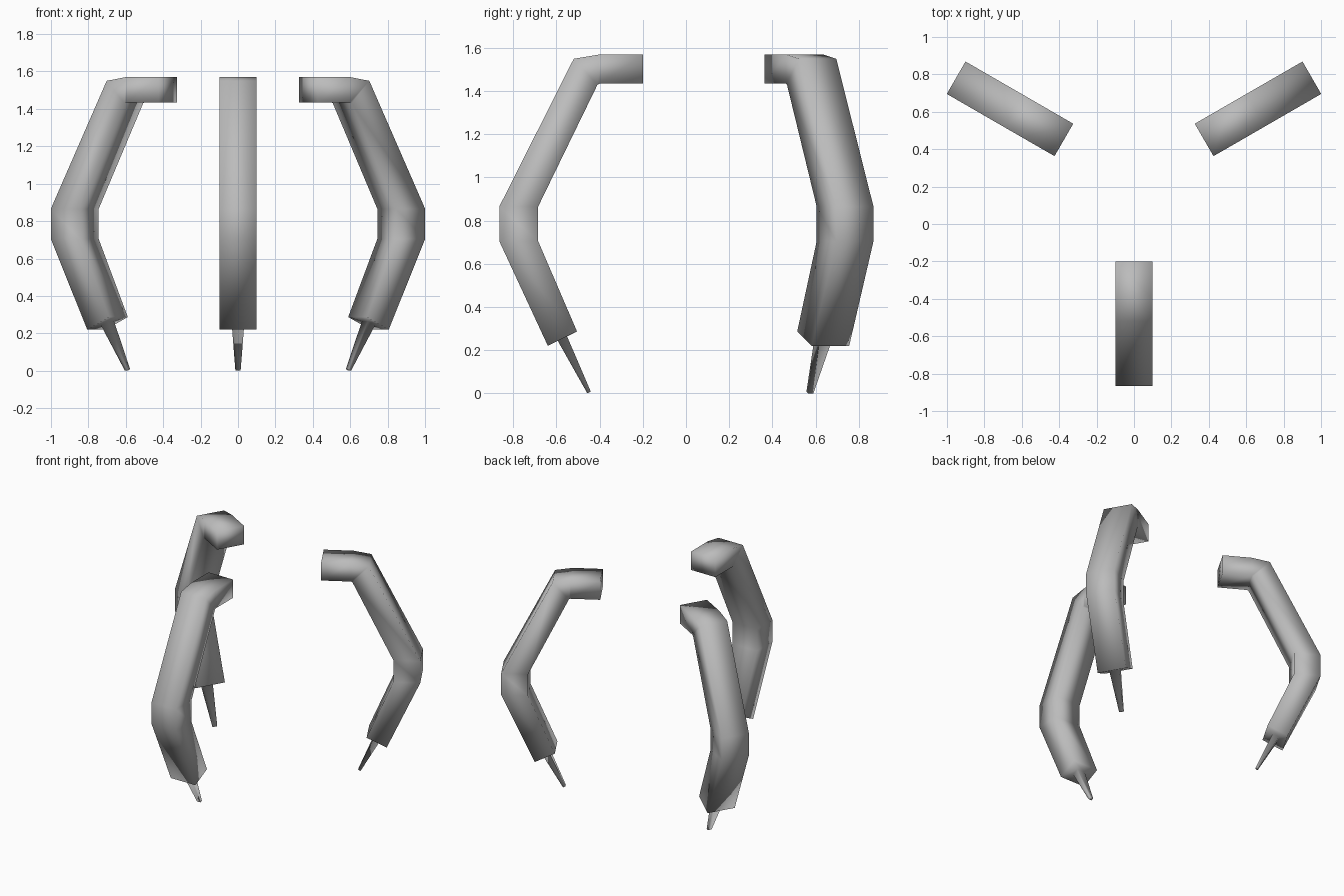
import bpy
import bmesh
import math
from mathutils import Matrix, Vector

cube = bpy.data.objects.get("Cube")
if cube:
    bpy.data.objects.remove(cube, do_unlink=True)

grey = bpy.data.materials.new("plain grey")
grey.use_nodes = True
colour = (0.5, 0.5, 0.5, 1)
grey.diffuse_color = colour
grey.node_tree.nodes["Principled BSDF"].inputs["Base Color"].default_value = colour

# Rectangular sections of the front claw: outer (y, z), inner (y, z), half width
SECTIONS = [
    ((-0.20, 1.57), (-0.20, 1.435), 0.1),     # mounting end
    ((-0.40, 1.57), (-0.40, 1.435), 0.1),     # elbow
    ((-0.52, 1.55), (-0.41, 1.43), 0.1),
    ((-0.865, 0.865), (-0.685, 0.865), 0.1),  # knuckle
    ((-0.865, 0.705), (-0.685, 0.705), 0.1),
    ((-0.64, 0.22), (-0.505, 0.287), 0.1),    # blunt lower end
    ((-0.594, 0.243), (-0.551, 0.264), 0.033),  # root of the spike
    ((-0.457, 0.0), (-0.441, 0.008), 0.014),  # spike point
]
PIVOT = Vector((0, 0.233, 0))


def build_claw(name, angle):
    """Loft the sections into one closed claw and turn it about the pivot."""
    bm = bmesh.new()
    rings = []
    for outer, inner, half in SECTIONS:
        corners = [(-half, *outer), (half, *outer), (half, *inner), (-half, *inner)]
        rings.append([bm.verts.new(c) for c in corners])
    for a, b in zip(rings, rings[1:]):
        for i in range(4):
            j = (i + 1) % 4
            bm.faces.new((a[i], a[j], b[j], b[i]))
    bm.faces.new(rings[0])
    bm.faces.new(rings[-1])
    turn = Matrix.Rotation(math.radians(angle), 3, "Z")
    bmesh.ops.rotate(bm, verts=bm.verts, cent=PIVOT, matrix=turn)
    bmesh.ops.recalc_face_normals(bm, faces=bm.faces)
    for face in bm.faces:
        face.smooth = True
    mesh = bpy.data.meshes.new(name)
    bm.to_mesh(mesh)
    bm.free()
    mesh.materials.append(grey)
    claw = bpy.data.objects.new(name, mesh)
    bpy.context.collection.objects.link(claw)


# Three identical claws around the middle
for name, angle in (("front_claw", 0), ("back_left_claw", 120), ("back_right_claw", 240)):
    build_claw(name, angle)
